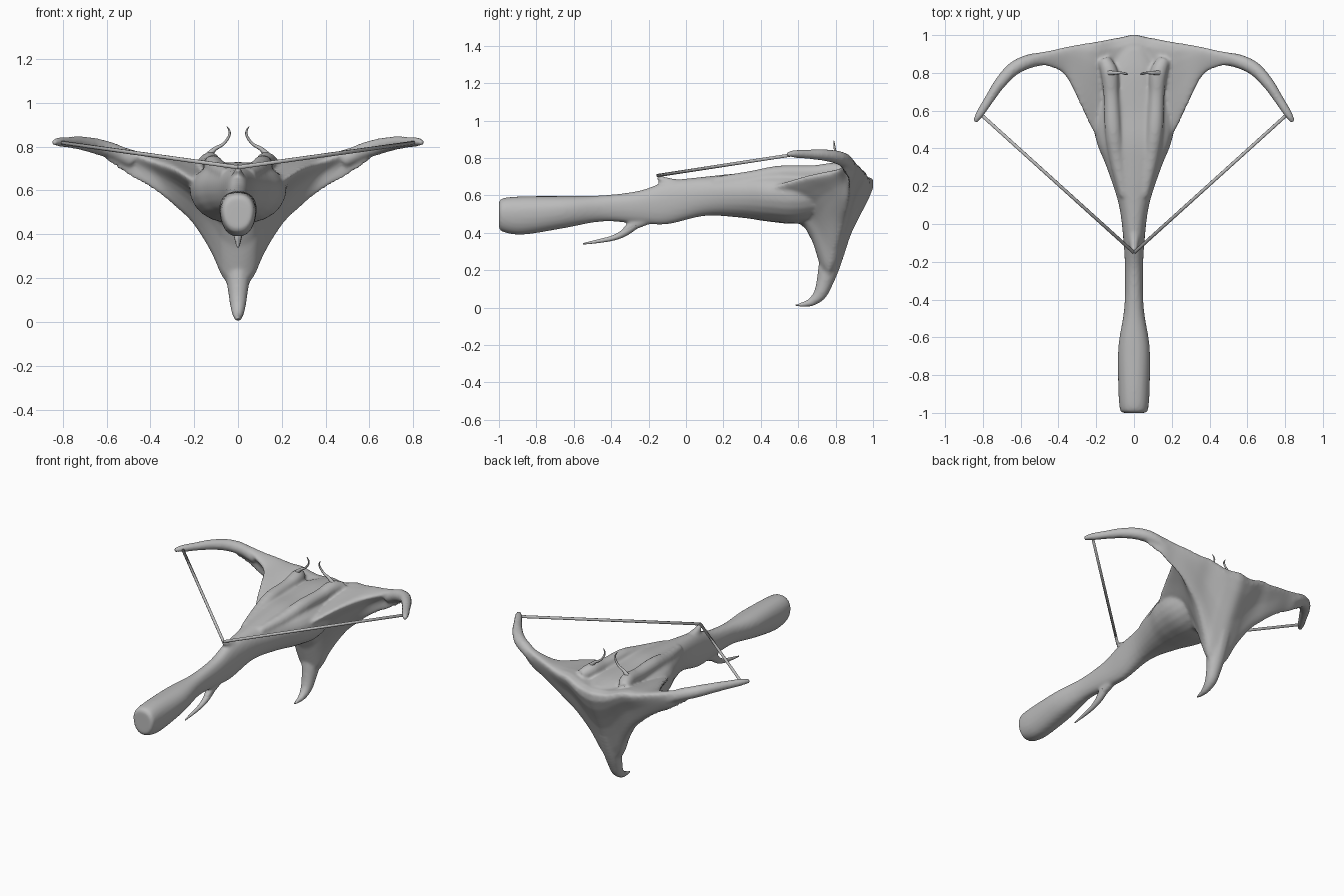
import bpy, bmesh, math
from mathutils import Vector

if "Cube" in bpy.data.objects:
    bpy.data.objects.remove(bpy.data.objects["Cube"])

grey = bpy.data.materials.new("bone grey")
grey.use_nodes = True
COLOUR = (0.5, 0.5, 0.5, 1)
grey.diffuse_color = COLOUR
grey.node_tree.nodes["Principled BSDF"].inputs["Base Color"].default_value = COLOUR


def spline(rows, n, closed=False):
    """Catmull-Rom interpolation of rows of numbers."""
    rows = [Vector(r) for r in rows]
    count = len(rows)
    pick = (lambda i: rows[i % count]) if closed else (lambda i: rows[max(0, min(count - 1, i))])
    out = []
    for i in range(count if closed else count - 1):
        a, b, c, d = (pick(i + k) for k in (-1, 0, 1, 2))
        for s in range(n):
            t = s / n
            out.append(b + (c - a) * (t / 2) + (a * 2 - b * 5 + c * 4 - d) * (t * t / 2)
                       + (b * 3 - a - c * 3 + d) * (t ** 3 / 2))
    return out if closed else out + [rows[-1]]


def loft(bm, rings):
    """Skin closed rings and cap both ends."""
    vs = [[bm.verts.new(p) for p in ring] for ring in rings]
    n = len(vs[0])
    faces = [bm.faces.new(vs[0]), bm.faces.new(vs[-1])]
    for a, b in zip(vs, vs[1:]):
        for i in range(n):
            j = (i + 1) % n
            faces.append(bm.faces.new((a[i], a[j], b[j], b[i])))
    bmesh.ops.recalc_face_normals(bm, faces=faces)


def tube(bm, rows, n=6, sides=12, flip=1):
    """Round limb along rows of x, y, z, radius."""
    pts = spline(rows, n)
    rings = []
    for i, p in enumerate(pts):
        axis = (pts[min(i + 1, len(pts) - 1)] - pts[max(i - 1, 0)]).to_3d()
        u = axis.orthogonal().normalized()
        v = axis.normalized().cross(u)
        if i:
            u = (last - axis * (last.dot(axis) / axis.length_squared)).normalized()
            v = axis.normalized().cross(u)
        last = u
        ring = []
        for k in range(sides):
            a = math.tau * k / sides
            q = p.to_3d() + (u * math.cos(a) + v * math.sin(a)) * p[3]
            ring.append((q.x * flip, q.y, q.z))
        rings.append(ring)
    loft(bm, rings)


def finish(bm, name):
    mesh = bpy.data.meshes.new(name)
    bm.to_mesh(mesh)
    bm.free()
    mesh.materials.append(grey)
    mesh.shade_smooth()
    obj = bpy.data.objects.new(name, mesh)
    bpy.context.collection.objects.link(obj)
    return obj


body = bmesh.new()

# Stock: y, half width, bottom, top
stock = [(-1, .06, .43, .56), (-.98, .075, .405, .585), (-.87, .083, .39, .595),
         (-.65, .083, .425, .597), (-.45, .052, .46, .6), (-.25, .048, .45, .625),
         (-.1, .055, .445, .675), (.1, .08, .49, .7), (.3, .145, .48, .72),
         (.44, .2, .46, .73), (.6, .22, .45, .725), (.8, .16, .5, .725), (.93, .08, .58, .71)]
rings = []
for y, w, low, high in spline(stock, 5):
    mid = low + (high - low) * .58
    ring = []
    for k in range(24):
        c, s = math.cos(math.tau * k / 24), math.sin(math.tau * k / 24)
        x = w * math.copysign(abs(c) ** .85, c)
        ring.append((x, y, mid + s * ((high - mid) if s > 0 else (mid - low))))
    rings.append(ring)
loft(body, rings)

# Webbed wings: x, then back, front and lower corner (y, z) of each rib
ribs = [(0, .4, .6, 1, .69, .76, .14), (.07, .4, .6, .985, .69, .765, .2),
        (.12, .42, .62, .975, .7, .79, .31), (.2, .46, .64, .957, .73, .83, .44),
        (.28, .62, .69, .947, .735, .855, .52), (.36, .78, .72, .935, .75, .87, .585),
        (.44, .83, .75, .917, .765, .87, .635), (.52, .84, .78, .9, .785, .87, .68),
        (.6, .81, .8, .87, .82, .84, .735)]
full = [(-r[0],) + r[1:] for r in ribs[:0:-1]] + ribs
rings = []
for r in spline(full, 4):
    back, front, low = Vector(r[1:3]), Vector(r[3:5]), Vector(r[5:7])
    top = (back + front) / 2 + Vector((0, .015))
    nose = (front + low) / 2 + Vector((.012, 0))
    hollow = (low + back) / 2 + (front - (low + back) / 2) * .15
    rings.append([(r[0], q.x, q.y) for q in spline([back, top, front, nose, low, hollow], 4, True)])
loft(body, rings)

# Curled keel foot
tube(body, [(0, .8, .36, .07), (0, .765, .22, .058), (0, .74, .13, .045), (0, .715, .07, .036),
            (0, .67, .03, .024), (0, .62, .016, .014), (0, .58, .012, .007)])

# Nock spur and trigger root
tube(body, [(0, -.04, .65, .035), (0, -.11, .675, .024), (0, -.15, .7, .014)])
tube(body, [(0, -.2, .47, .025), (0, -.29, .435, .026), (0, -.34, .395, .018)])

for side in (-1, 1):
    # Bow arm
    tube(body, [(.48, .875, .735, .035), (.56, .86, .775, .038), (.64, .82, .8, .037), (.71, .745, .815, .032),
                (.77, .655, .82, .026), (.815, .585, .822, .022), (.843, .54, .82, .013)], flip=side)
    # Ridge along the back, ending in a brow bump
    tube(body, [(.05, .15, .67, .03), (.09, .35, .69, .042), (.11, .5, .715, .045),
                (.12, .68, .72, .042), (.13, .8, .73, .046), (.16, .87, .715, .035)], flip=side)

skin = finish(body, "bow_body")
remesh = skin.modifiers.new("fuse", 'REMESH')
remesh.mode = 'VOXEL'
remesh.voxel_size = .009
remesh.use_smooth_shade = True
soften = skin.modifiers.new("soften", 'SMOOTH')
soften.factor = .5
soften.iterations = 8

# Trigger tusk
bm = bmesh.new()
tube(bm, [(0, -.27, .445, .024), (0, -.33, .4, .02), (0, -.39, .372, .014),
          (0, -.47, .355, .01), (0, -.55, .341, .004)])
finish(bm, "trigger")

for side, word in ((-1, "right"), (1, "left")):
    # Feeler on the brow
    bm = bmesh.new()
    tube(bm, [(.14, .8, .755, .016), (.105, .8, .79, .01), (.07, .8, .81, .007),
              (.045, .797, .84, .006), (.038, .793, .867, .005), (.05, .79, .892, .002)], sides=8, flip=side)
    finish(bm, word + "_feeler")
    # String half
    bm = bmesh.new()
    tube(bm, [(.805, .575, .818, .009), (0, -.152, .706, .009)], n=1, sides=8, flip=side)
    finish(bm, word + "_string")
